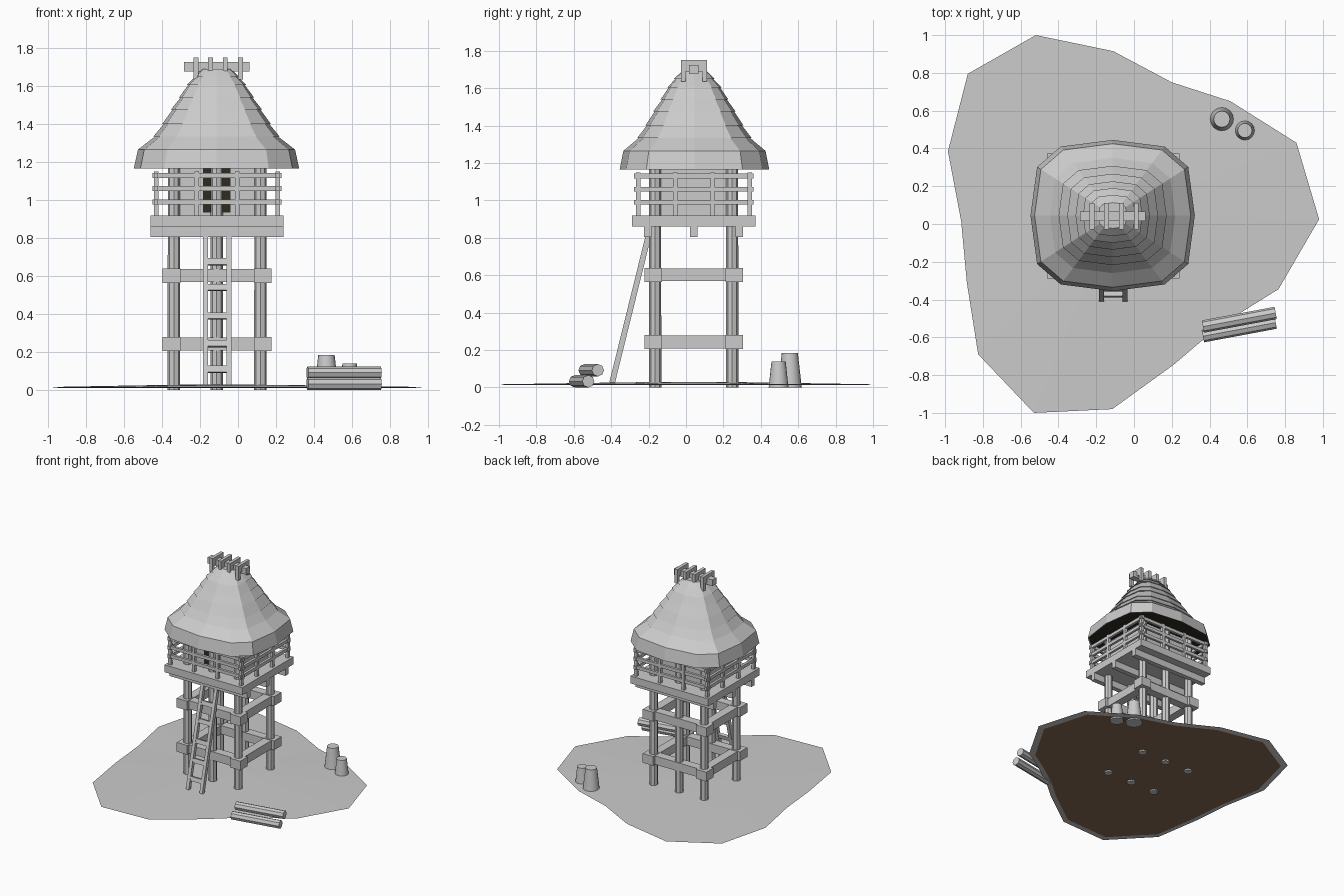
import bpy, bmesh, math
from mathutils import Vector

if "Cube" in bpy.data.objects:
    bpy.data.objects.remove(bpy.data.objects["Cube"])

CX, CY = -0.11, 0.042          # tower centre


def material(name, rgb):
    m = bpy.data.materials.new(name)
    m.diffuse_color = (*rgb, 1)
    m.use_nodes = True
    m.node_tree.nodes["Principled BSDF"].inputs["Base Color"].default_value = m.diffuse_color
    return m


GREY = material("weathered grey", (0.6, 0.6, 0.6))
DARK = material("shadow olive", (0.027, 0.024, 0.014))
SOIL = material("soil brown", (0.25, 0.15, 0.092))


def finish(name, bm, *mats):
    mesh = bpy.data.meshes.new(name)
    bm.to_mesh(mesh)
    bm.free()
    ob = bpy.data.objects.new(name, mesh)
    bpy.context.collection.objects.link(ob)
    for m in mats or (GREY,):
        mesh.materials.append(m)
    return ob


def box(name, x0, x1, y0, y1, z0, z1, mat=GREY):
    bm = bmesh.new()
    bmesh.ops.create_cube(bm, size=1)
    for v in bm.verts:
        v.co = ((x0 + x1) / 2 + v.co.x * (x1 - x0),
                (y0 + y1) / 2 + v.co.y * (y1 - y0),
                (z0 + z1) / 2 + v.co.z * (z1 - z0))
    return finish(name, bm, mat)


def rod(name, a, b, r0, r1, sides=8):
    a, b = Vector(a), Vector(b)
    bm = bmesh.new()
    bmesh.ops.create_cone(bm, cap_ends=True, segments=sides, radius1=r0,
                          radius2=r1, depth=(b - a).length)
    ob = finish(name, bm)
    ob.location = (a + b) / 2
    ob.rotation_euler = (b - a).to_track_quat('Z', 'Y').to_euler()
    return ob


def lofted(bm, rings, mat=0):
    """Bridge consecutive rings of vertices with quads."""
    for lo, hi in zip(rings, rings[1:]):
        n = len(lo)
        for i in range(n):
            f = bm.faces.new((lo[i], lo[(i + 1) % n], hi[(i + 1) % n], hi[i]))
            f.material_index = mat


# Ground: thin irregular mound, grey bevelled rim and brown soil underneath
outline = [(-.52, 1), (-.88, .795), (-.985, .385), (-.915, .015), (-.885, -.31),
           (-.825, -.69), (-.53, -1), (-.115, -.98), (.21, -.745), (.38, -.6),
           (.58, -.46), (.765, -.345), (.98, .025), (.86, .43), (.51, .65),
           (.20, .75), (-.11, .915)]
bm = bmesh.new()


def ground_ring(s, z):
    return [bm.verts.new((CX + (x - CX) * s, CY + (y - CY) * s, z)) for x, y in outline]


under, rim, mid, crown = (ground_ring(s, z) for s, z in
                          ((.95, .012), (1, .017), (.5, .025), (.15, .03)))
lofted(bm, [under, rim, mid, crown])
bm.faces.new(crown)
bm.faces.new(under[::-1]).material_index = 1
bmesh.ops.recalc_face_normals(bm, faces=bm.faces)
finish("ground", bm, GREY, SOIL)

# Six posts running from the soil up to the roof
LEG_X, LEG_Y = (-.337, -.112, .118), (-.165, .247)
for x in LEG_X:
    for y in LEG_Y:
        rod("post", (x, y, 0), (x, y, 1.18), .033, .032)

# Two levels of bracing beams with corner collars
for z0, z1 in ((.205, .28), (.565, .64)):
    for y, s in zip(LEG_Y, (-1, 1)):
        box("long_beam", -.37, .15, y - .035, y + .035, z0 + .003, z1 - .003)
        for x, t in ((LEG_X[0], -1), (LEG_X[2], 1)):
            box("collar", x + t * .012 - .047, x + t * .012 + .047,
                y + s * .01 - .047, y + s * .01 + .047, z0, z1)
    for x in (LEG_X[0], LEG_X[2]):
        box("side_beam", x - .035, x + .035, LEG_Y[0], LEG_Y[1], z0 + .003, z1 - .003)

# Platform on three joists
box("platform", -.46, .24, -.288, .372, .86, .92)
for y in (-.205, CY, .285):
    box("joist", -.46, .24, y - .02, y + .02, .805, .86)

# Hut room with dark doorway
box("hut_wall", LEG_X[0], LEG_X[2], LEG_Y[0], LEG_Y[1], .92, 1.18)
box("doorway", -.185, -.04, LEG_Y[0] - .005, LEG_Y[0] + .002, .935, 1.175, DARK)

# Railing on all four sides
RX0, RX1, RY0, RY1 = -.43, .208, -.255, .34
for z in (.99, 1.06, 1.13):
    for y in (RY0, RY1):
        box("rail", RX0 - .02, RX1 + .02, y - .01, y + .01, z - .013, z + .013)
    for x in (RX0, RX1):
        box("rail", x - .01, x + .01, RY0 - .022, RY1 + .022, z - .013, z + .013)
for i in range(4):
    x = RX0 + (RX1 - RX0) * i / 3
    y = RY0 + (RY1 - RY0) * i / 3
    for e in (RY0, RY1):
        box("baluster", x - .012, x + .012, e - .012, e + .012, .92, 1.15)
    if i in (1, 2):
        for e in (RX0, RX1):
            box("baluster", e - .012, e + .012, y - .012, y + .012, .92, 1.15)

# Tiered twelve-sided thatch roof, each tier overhanging the one below
quarter = [(.435, 0), (.4, .257), (.275, .365), (0, .4)]
plan = quarter + [(-x, y) for x, y in quarter[-2::-1]]
plan += [(x, -y) for x, y in plan[-2:0:-1]]
tiers = [(.75, 1.335), (.645, 1.40), (.54, 1.475),
         (.44, 1.54), (.35, 1.605), (.26, 1.65)]
bm = bmesh.new()


def roof_ring(s, z):
    return [bm.verts.new((CX - .003 + x * s, CY + .003 + y * s, z)) for x, y in plan]


rings = [roof_ring(1, 1.165), roof_ring(.95, 1.265)]
for s, z in tiers:
    rings += [roof_ring(s - .008, z), roof_ring(s + .012, z)]
rings.append(roof_ring(.17, 1.69))
lofted(bm, rings)
bm.faces.new(rings[-1])
# Dark flat ceiling just inside the eave
ceiling = roof_ring(.985, 1.168)
lofted(bm, [ceiling, rings[0]])
bm.faces.new(ceiling[::-1]).material_index = 1
bmesh.ops.recalc_face_normals(bm, faces=bm.faces)
finish("thatch_roof", bm, GREY, DARK)

# Ridge pole with four cross slats saddled over the peak
box("ridge_pole", -.285, .06, CY - .025, CY + .025, 1.675, 1.725)
for x in (-.222, -.145, -.067, .012):
    box("ridge_slat", x - .013, x + .013, CY - .07, CY + .07, 1.69, 1.75)
    for s in (-1, 1):
        y = CY + s * .058
        box("slat_end", x - .013, x + .013, y - .012, y + .012, 1.635, 1.69)

# Leaning ladder
foot, head = Vector((0, -.395, .025)), Vector((0, -.2, .815))
lean = math.atan2(head.y - foot.y, head.z - foot.z)
length = (head - foot).length
for x in (-.171, -.048):
    ob = box("ladder_rail", -.013, .013, -.015, .015, -length / 2, length / 2)
    ob.location = (foot + head) / 2 + Vector((x, 0, 0))
    ob.rotation_euler.x = -lean
for z in (.11, .245, .39, .54, .675):
    y = foot.y + (z - foot.z) * math.tan(lean)
    ob = box("ladder_rung", -.171, -.048, -.012, .012, -.017, .017)
    ob.location = (0, y, z)
    ob.rotation_euler.x = -lean

# Stacked logs
for y, z in ((-.558, .033), (-.507, .092)):
    rod("log", (.365, y - .036, z), (.75, y + .036, z), .033, .033)

# Tapered stumps
for x, y, r, top, h in ((.465, .555, .064, .043, .185), (.587, .495, .053, .038, .14)):
    ob = rod("stump", (x, y, 0), (x, y, h), r, top, 16)
    bpy.context.view_layer.objects.active = ob
    ob.select_set(True)
    bpy.ops.object.shade_smooth_by_angle()
    ob.select_set(False)
